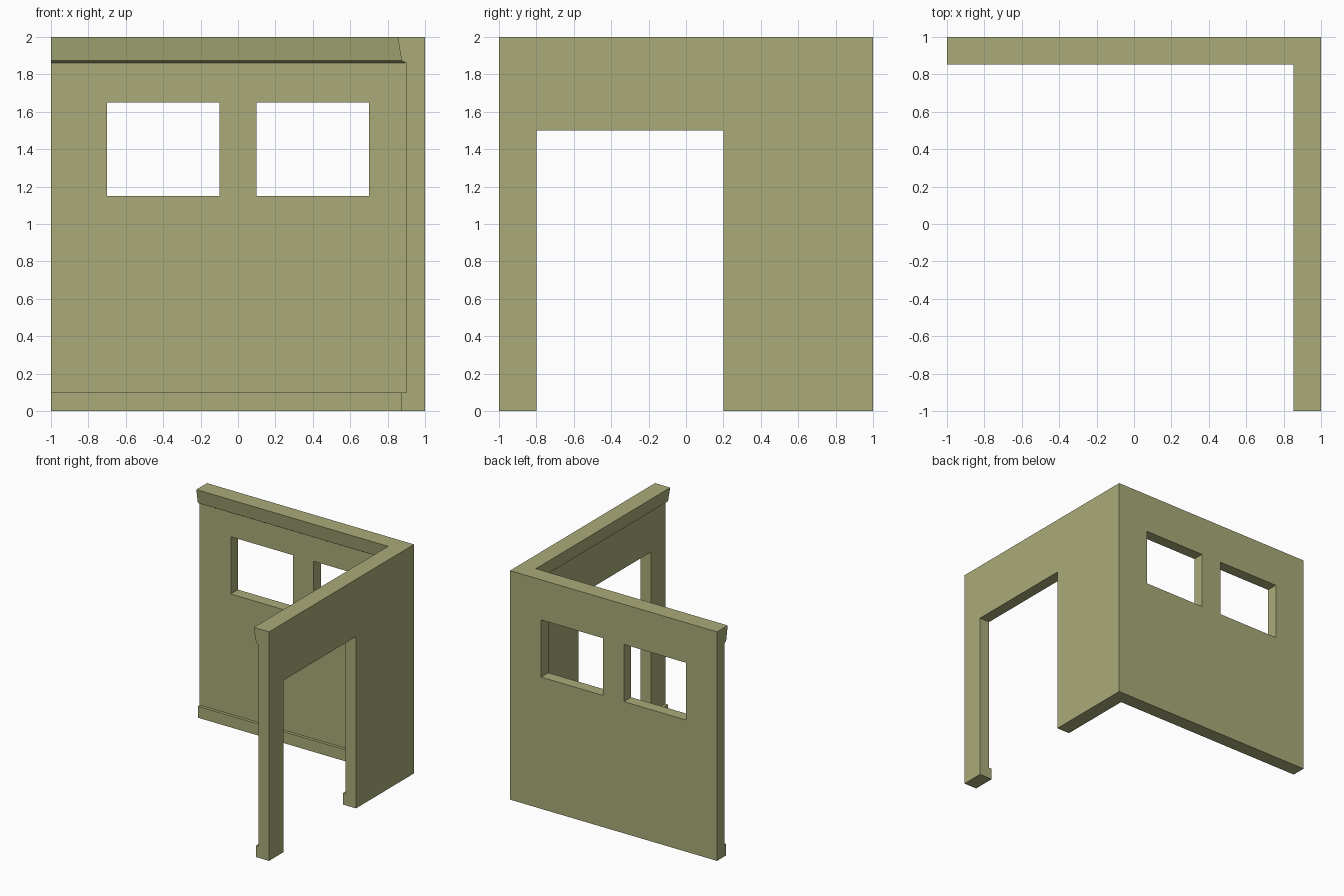
import bpy, bmesh

if "Cube" in bpy.data.objects:
    bpy.data.objects.remove(bpy.data.objects["Cube"])

plaster = bpy.data.materials.new("olive_plaster")
plaster.diffuse_color = (0.40, 0.41, 0.19, 1)
plaster.use_nodes = True
plaster.node_tree.nodes["Principled BSDF"].inputs["Base Color"].default_value = plaster.diffuse_color


def add_object(name, bm):
    bmesh.ops.recalc_face_normals(bm, faces=bm.faces[:])
    mesh = bpy.data.meshes.new(name)
    bm.to_mesh(mesh)
    bm.free()
    mesh.materials.append(plaster)
    obj = bpy.data.objects.new(name, mesh)
    bpy.context.collection.objects.link(obj)
    return obj


# Corner wall: one profile (depth from outer face, height) swept round an L
profile = [(0, 0), (0.126, 0), (0.126, 0.1), (0.1, 0.1),      # skirting
           (0.1, 1.86), (0.126, 1.875), (0.147, 2), (0, 2)]   # crown moulding
bm = bmesh.new()
rings = [[bm.verts.new(at(d) + (z,)) for d, z in profile] for at in (
    lambda d: (-1, 1 - d),
    lambda d: (1 - d, 1 - d),
    lambda d: (1 - d, -1))]
n = len(profile)
for a, b in zip(rings, rings[1:]):
    for i in range(n):
        j = (i + 1) % n
        bm.faces.new((a[i], a[j], b[j], b[i]))
bm.faces.new(rings[0])
bm.faces.new(rings[-1])
wall = add_object("corner_wall", bm)


# Openings cut through the walls
def cut_opening(name, low, high):
    bm = bmesh.new()
    bmesh.ops.create_cube(bm, size=1)
    for v in bm.verts:
        v.co = [low[k] if v.co[k] < 0 else high[k] for k in range(3)]
    cutter = add_object(name, bm)
    cutter.hide_render = True
    mod = wall.modifiers.new(name, 'BOOLEAN')
    mod.operation = 'DIFFERENCE'
    mod.solver = 'EXACT'
    mod.object = cutter
    bpy.context.view_layer.objects.active = wall
    bpy.ops.object.modifier_apply(modifier=mod.name)
    bpy.data.objects.remove(cutter)


cut_opening("left_window", (-0.7, 0.8, 1.15), (-0.1, 1.2, 1.65))
cut_opening("right_window", (0.1, 0.8, 1.15), (0.7, 1.2, 1.65))
cut_opening("doorway", (0.8, -0.8, -0.2), (1.2, 0.2, 1.5))
